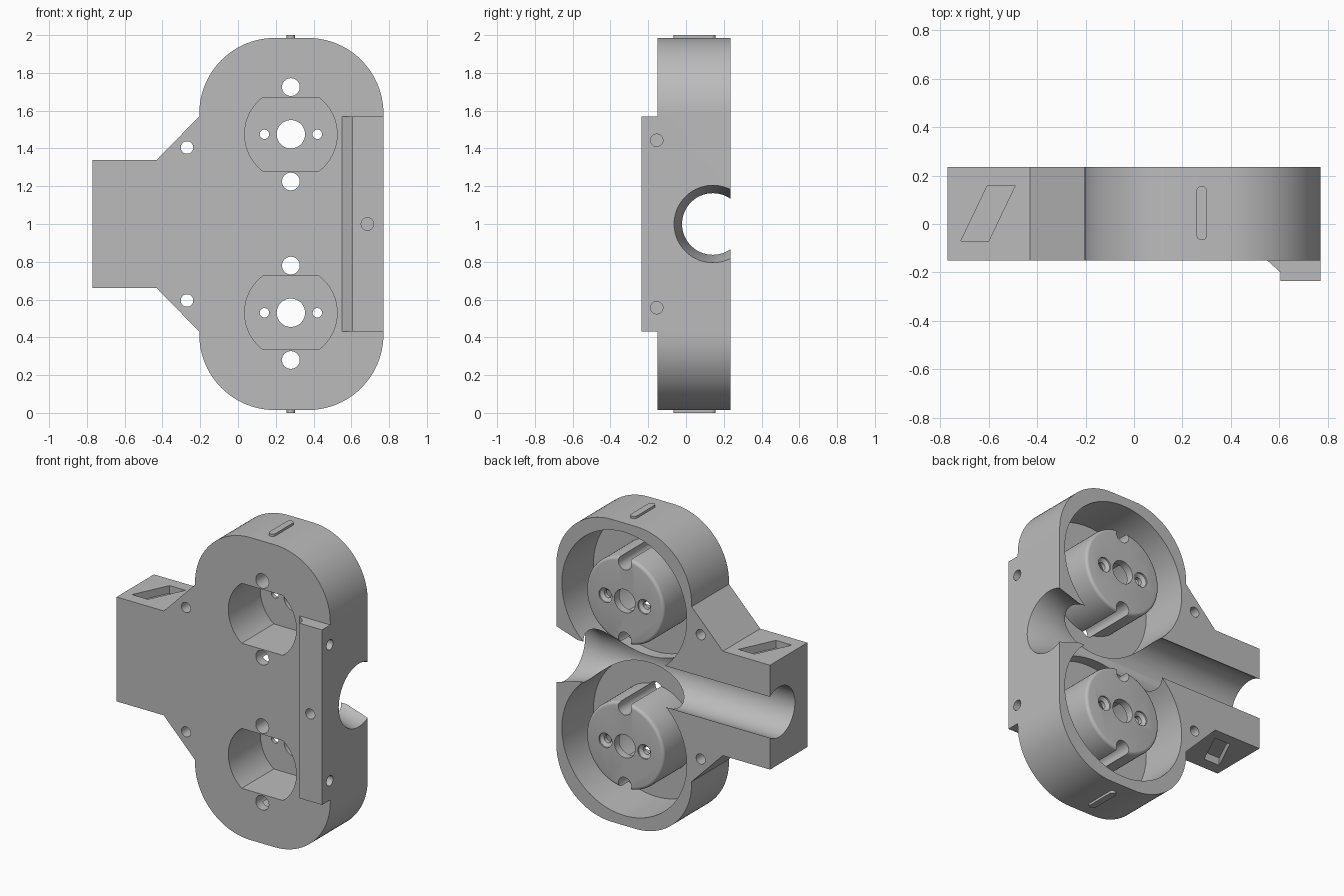
import bpy, bmesh, math
from mathutils import Vector

if "Cube" in bpy.data.objects:
    bpy.data.objects.remove(bpy.data.objects["Cube"], do_unlink=True)

grey = bpy.data.materials.new("plain grey")
grey.use_nodes = True
GREY = (0.5, 0.5, 0.5, 1)
grey.diffuse_color = GREY
grey.node_tree.nodes["Principled BSDF"].inputs["Base Color"].default_value = GREY

BACK, FRONT, MID_X = 0.235, -0.15, 0.28
HUBS = (0.53, 1.475)


def place(axis, u, v, w):
    return {"x": Vector((w, u, v)), "y": Vector((u, w, v)), "z": Vector((u, v, w))}[axis]


def loft(name, axis, sections):
    """Closed solid through matching outlines [(points, position)] along an axis."""
    bm = bmesh.new()
    rings = [[bm.verts.new(place(axis, u, v, w)) for u, v in pts] for pts, w in sections]
    bm.faces.new(rings[0])
    bm.faces.new(rings[-1])
    for a, b in zip(rings, rings[1:]):
        for i in range(len(a)):
            j = (i + 1) % len(a)
            bm.faces.new((a[i], a[j], b[j], b[i]))
    bmesh.ops.recalc_face_normals(bm, faces=bm.faces)
    mesh = bpy.data.meshes.new(name)
    bm.to_mesh(mesh)
    bm.free()
    mesh.materials.append(grey)
    obj = bpy.data.objects.new(name, mesh)
    bpy.context.collection.objects.link(obj)
    return obj


def prism(name, axis, pts, a, b):
    return loft(name, axis, [(pts, a), (pts, b)])


def arc(cx, cy, r, start, end, n):
    angles = [math.radians(start + (end - start) * i / n) for i in range(n + 1)]
    return [(cx + r * math.cos(t), cy + r * math.sin(t)) for t in angles]


def circle(cx, cy, r, n=48):
    return arc(cx, cy, r, 0, 360, n)[:-1]


def lathe(name, axis, cx, cy, profile, n=64):
    return loft(name, axis, [(circle(cx, cy, r, n), w) for r, w in profile])


def combine(target, other, operation):
    mod = target.modifiers.new("combine", "BOOLEAN")
    mod.operation, mod.object, mod.solver = operation, other, "EXACT"
    mesh = bpy.data.meshes.new_from_object(
        target.evaluated_get(bpy.context.evaluated_depsgraph_get()))
    target.modifiers.clear()
    target.data = mesh
    bpy.data.objects.remove(other, do_unlink=True)


def cut(other):
    combine(body, other, "DIFFERENCE")


def add(other):
    combine(body, other, "UNION")


# Main plate: tall rounded housing
R, LOW, HIGH = 0.40, 0.015, 1.985
x0, x1 = -0.205, 0.77
outline = (arc(x1 - R, HIGH - R, R, 0, 90, 24) + arc(x0 + R, HIGH - R, R, 90, 180, 24)
           + arc(x0 + R, LOW + R, R, 180, 270, 24) + arc(x1 - R, LOW + R, R, 270, 360, 24))
body = prism("housing", "y", outline, FRONT, BACK)

# Tapered tail block
half = [(-0.1, 0.57), (-0.205, 0.57), (-0.43, 0.34), (-0.77, 0.34)]
tail = [(x, 1 + z) for x, z in half] + [(x, 1 - z) for x, z in reversed(half)]
add(prism("tail", "y", tail, FRONT, BACK))

# Chamfered front rail
rail = [(0.55, FRONT), (0.605, -0.2), (0.605, BACK * -1), (x1, -BACK), (x1, -0.1), (0.55, -0.1)]
add(prism("rail", "z", rail, 0.43, 1.57))

# Round pockets, each holding a hub with a rounded rim
for z in HUBS:
    cut(lathe("pocket", "y", MID_X, z, [(0.45, -0.09), (0.45, 0.3)], 96))
for z in HUBS:
    rim = [(0.26 + 0.02 * math.cos(t), 0.21 + 0.02 * math.sin(t))
           for t in [math.pi / 2 * i / 4 for i in range(5)]]
    add(lathe("hub", "y", MID_X, z, [(0.28, -0.12)] + rim, 96))

# Flat-sided cavity, shaft hole, screw holes and edge grooves of each hub
corner = math.degrees(math.asin(0.195 / 0.245))
for z in HUBS:
    slot = (arc(MID_X, z, 0.245, -corner, corner, 20)
            + arc(MID_X, z, 0.245, 180 - corner, 180 + corner, 20))
    cut(prism("cavity", "y", slot, -0.3, 0.18))
    cut(lathe("shaft_hole", "y", MID_X, z, [(0.075, 0.1), (0.075, 0.3)]))
    for s in (-1, 1):
        cut(lathe("screw_hole", "y", MID_X + s * 0.14, z,
                  [(0.025, 0.1), (0.025, 0.205), (0.047, 0.22), (0.047, 0.3)], 32))
        cut(lathe("edge_groove", "y", MID_X, z + s * 0.25, [(0.047, -0.3), (0.047, 0.3)], 32))

# Cross channel open at the back, flared at one end
cut(lathe("channel", "x", 0.142, 1.0,
          [(0.163, -0.9), (0.163, 0.62), (0.205, x1), (0.205, 0.9)], 80))

# Fixing holes
cut(lathe("rail_hole", "y", 0.685, 1.0, [(0.033, -0.3), (0.033, -0.12)], 32))
for s in (-1, 1):
    cut(lathe("tail_hole", "y", -0.27, 1 + s * 0.405, [(0.033, -0.3), (0.033, 0.3)], 32))
    cut(lathe("side_hole", "x", -0.155, 1 + s * 0.443, [(0.033, 0.6), (0.033, 0.9)], 32))

# Slanted recesses and raised end ribs, above and below
slant = [(-0.715, -0.07), (-0.6, -0.07), (-0.49, 0.16), (-0.605, 0.16)]
rib = arc(MID_X, 0.135, 0.022, 0, 180, 10) + arc(MID_X, -0.045, 0.022, 180, 360, 10)
for s in (-1, 1):
    cut(prism("slanted_recess", "z", slant, 1 + s * 0.29, 1 + s * 0.4))
    add(prism("end_rib", "z", rib, 1 + s * 0.95, 1 + s))

# Smooth the round surfaces, keep the edges crisp
bpy.ops.object.select_all(action="DESELECT")
body.select_set(True)
bpy.context.view_layer.objects.active = body
bpy.ops.object.shade_smooth_by_angle(angle=math.radians(30))
